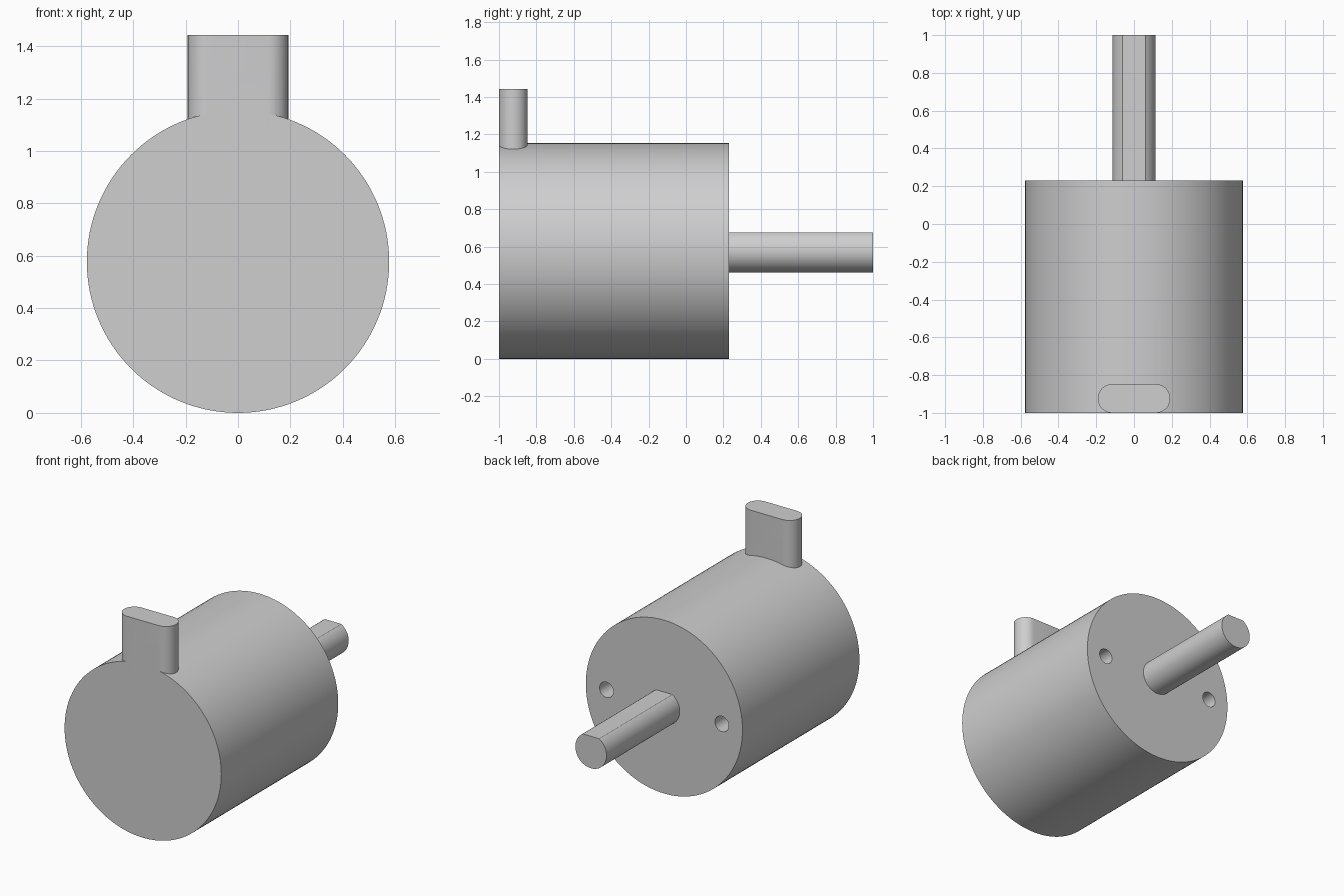
import bpy, bmesh, math
from mathutils import Vector

if "Cube" in bpy.data.objects:
    bpy.data.objects.remove(bpy.data.objects["Cube"])

R = 0.577            # body radius, also the height of its axis
FRONT, BACK, TIP = -1.0, 0.23, 1.0

grey = bpy.data.materials.new("metal grey")
grey.diffuse_color = (0.62, 0.62, 0.63, 1)
grey.use_nodes = True
grey.node_tree.nodes["Principled BSDF"].inputs["Base Color"].default_value = grey.diffuse_color


def arc(cx, cy, r, a0, a1, n):
    """Points on an arc, both ends included (degrees)."""
    return [(cx + r * math.cos(math.radians(a0 + (a1 - a0) * i / n)),
             cy + r * math.sin(math.radians(a0 + (a1 - a0) * i / n)))
            for i in range(n + 1)]


def circle(cx, cy, r, n):
    return arc(cx, cy, r, 0, 360, n)[:-1]


def prism(name, profile, axis, start, end):
    """Extrude a closed profile along y (profile is x, z) or z (profile is x, y)."""
    bm = bmesh.new()
    place = (lambda u, v, t: (u, t, v)) if axis == 'y' else (lambda u, v, t: (u, v, t))
    low = [bm.verts.new(place(u, v, start)) for u, v in profile]
    high = [bm.verts.new(place(u, v, end)) for u, v in profile]
    bm.faces.new(low)
    bm.faces.new(high)
    n = len(profile)
    for i in range(n):
        j = (i + 1) % n
        bm.faces.new((low[i], low[j], high[j], high[i]))
    bmesh.ops.recalc_face_normals(bm, faces=bm.faces)
    mesh = bpy.data.meshes.new(name)
    bm.to_mesh(mesh)
    bm.free()
    mesh.materials.append(grey)
    obj = bpy.data.objects.new(name, mesh)
    bpy.context.collection.objects.link(obj)
    return obj


def select(obj):
    bpy.ops.object.select_all(action='DESELECT')
    obj.select_set(True)
    bpy.context.view_layer.objects.active = obj


def combine(obj, tool, operation):
    mod = obj.modifiers.new(operation, 'BOOLEAN')
    mod.operation = operation
    mod.solver = 'EXACT'
    mod.object = tool
    select(obj)
    bpy.ops.object.modifier_apply(modifier=mod.name)
    bpy.data.objects.remove(tool, do_unlink=True)


# Cylindrical motor body
body = prism("motor_body", circle(0, R, R, 128), 'y', FRONT, BACK)

# Rounded terminal lug rising from the body, flush with its front
lug_r, lug_x = 0.076, 0.192
cx, cy = lug_x - lug_r, FRONT + lug_r
lug_profile = arc(cx, cy, lug_r, -90, 90, 20) + arc(-cx, cy, lug_r, 90, 270, 20)
combine(body, prism("terminal_lug", lug_profile, 'z', 0.9, 1.443), 'UNION')

# Two blind mounting holes in the back
for side in (-1, 1):
    hole = prism("mounting_hole", circle(side * 0.425, R, 0.051, 32), 'y', BACK - 0.2, BACK + 0.1)
    combine(body, hole, 'DIFFERENCE')

# D-shaped output shaft with the flat on top
shaft_r, flat = 0.115, 0.098
a = math.degrees(math.asin(flat / shaft_r))
shaft = prism("output_shaft", arc(0, R, shaft_r, 180 - a, 360 + a, 48), 'y', BACK, TIP)

for obj in (body, shaft):
    select(obj)
    bpy.ops.object.shade_smooth_by_angle(angle=math.radians(25))
